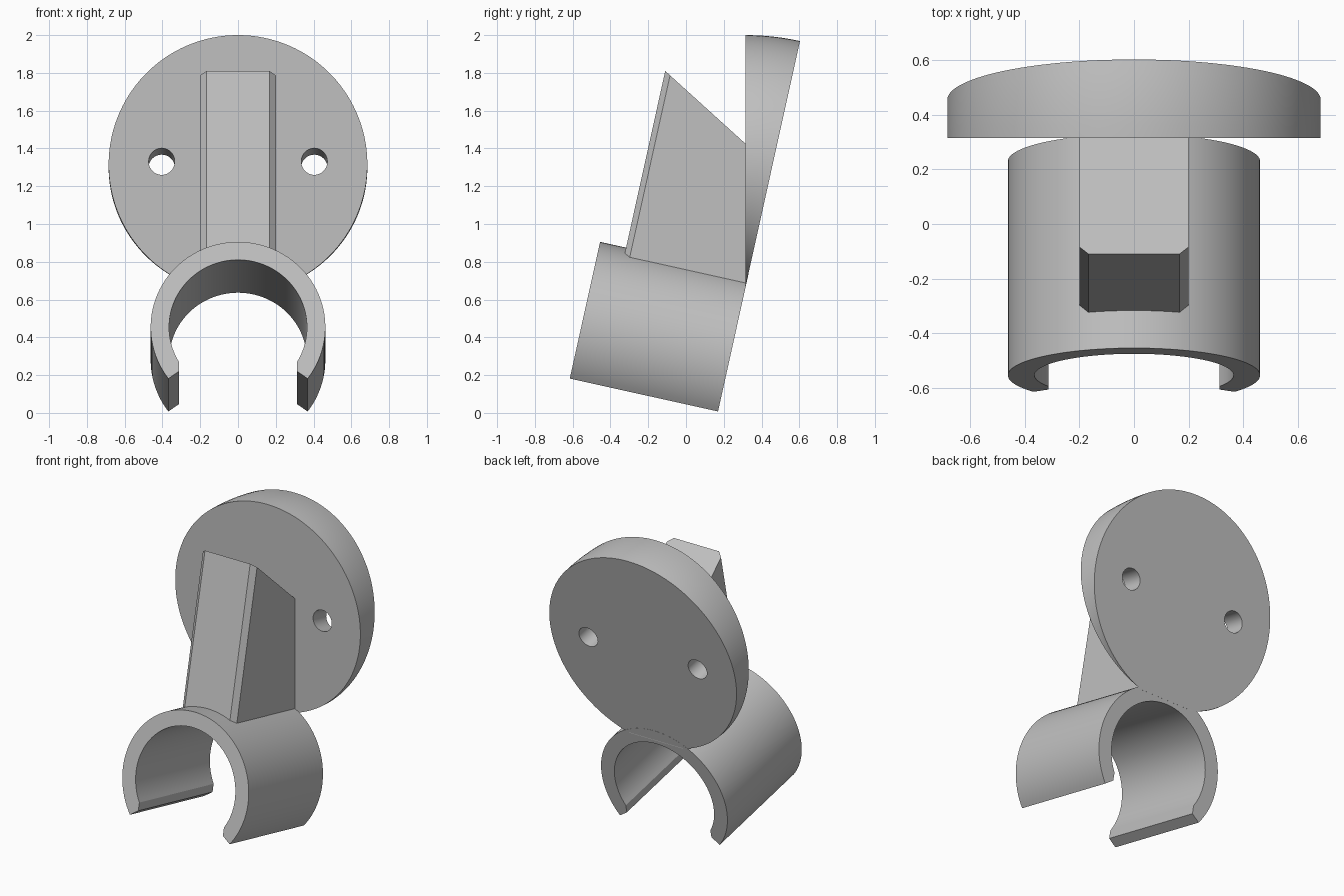
import bpy, bmesh
from math import radians, sin, cos, pi, atan2, asin
from mathutils import Vector, Matrix

cube = bpy.data.objects.get("Cube")
if cube:
    bpy.data.objects.remove(cube, do_unlink=True)

TILT = radians(12.5)
CLIP = Vector((0, -0.555, 0.454))     # centre of the clip's front end
HINGE = Vector((0, 0.315, 0.667))     # bottom edge of the wedge plate
LOCAL = Matrix.Translation(CLIP) @ Matrix.Rotation(-TILT, 4, 'X')

grey = bpy.data.materials.new("plain grey")
grey.use_nodes = True
grey.diffuse_color = (0.53, 0.53, 0.53, 1)
grey.node_tree.nodes["Principled BSDF"].inputs["Base Color"].default_value = grey.diffuse_color


def finish(name, bm):
    bmesh.ops.recalc_face_normals(bm, faces=bm.faces)
    mesh = bpy.data.meshes.new(name)
    bm.to_mesh(mesh)
    bm.free()
    mesh.materials.append(grey)
    obj = bpy.data.objects.new(name, mesh)
    bpy.context.collection.objects.link(obj)
    return obj


def activate(obj):
    bpy.ops.object.select_all(action='DESELECT')
    obj.select_set(True)
    bpy.context.view_layer.objects.active = obj


def smooth(obj):
    activate(obj)
    bpy.ops.object.shade_smooth_by_angle(angle=radians(25))


def prism(points, offset):
    """Extrude a closed outline along an offset vector."""
    bm = bmesh.new()
    face = bm.faces.new([bm.verts.new(p) for p in points])
    ext = bmesh.ops.extrude_face_region(bm, geom=[face], use_keep_orig=True)
    verts = [g for g in ext["geom"] if isinstance(g, bmesh.types.BMVert)]
    bmesh.ops.translate(bm, verts=verts, vec=offset)
    return bm


def arc(radius, start, end, n):
    angles = [start + (end - start) * i / n for i in range(n + 1)]
    return [(radius * cos(a), radius * sin(a)) for a in angles]


# Open clip: C-shaped profile with bevelled lips
a_out, a_in = atan2(-0.279, 0.369), atan2(-0.188, 0.313)
outline = arc(0.4625, a_out, pi - a_out, 72)
outline += [(-0.313, -0.24)] + arc(0.365, pi - a_in, a_in, 72) + [(0.313, -0.24)]
bm = prism([(x, 0, z) for x, z in outline], (0, 0.804, 0))
bm.transform(LOCAL)
smooth(finish("clip", bm))

# Rib: chamfered bar, trimmed by the sloping top and the plate's front
half = [(0.2, 1.3), (0.2, 0.171), (0.167, 0.141)]
foot = half + [(-x, y) for x, y in reversed(half)]
bm = prism([(x, y, 0.39) for x, y in foot], (0, 0, 1.5))
bm.transform(LOCAL)
for point, normal in (((0, -0.11, 1.81), (0, 0.385, 0.425)), (HINGE, (0, 1, 0))):
    cut = bmesh.ops.bisect_plane(bm, geom=bm.verts[:] + bm.edges[:] + bm.faces[:],
                                 plane_co=point, plane_no=normal, clear_outer=True)
    edges = [g for g in cut["geom_cut"] if isinstance(g, bmesh.types.BMEdge)]
    bmesh.ops.contextual_create(bm, geom=edges)
finish("rib", bm)

# Wall plate: a disc swept through the tilt angle about its bottom edge
R, RISE, STEPS = 0.685, 0.648, 6
start = -asin(RISE / R)
rim = arc(R, start, pi - start, 112)
bm = bmesh.new()
layers = []
for k in range(STEPS + 1):
    t = TILT * k / STEPS
    layers.append([bm.verts.new(HINGE + Vector((x, (z + RISE) * sin(t), (z + RISE) * cos(t))))
                   for x, z in rim])
for low, high in zip(layers, layers[1:]):
    for i in range(len(rim) - 1):
        bm.faces.new((low[i], low[i + 1], high[i + 1], high[i]))
bm.faces.new(layers[0])
bm.faces.new(layers[-1])
bmesh.ops.remove_doubles(bm, verts=bm.verts, dist=1e-5)
plate = finish("wall_plate", bm)

# Screw holes, square to the plate's back
back = HINGE + Vector((0, RISE * sin(TILT), RISE * cos(TILT)))
for side in (-1, 1):
    bm = bmesh.new()
    bmesh.ops.create_cone(bm, cap_ends=True, segments=40, radius1=0.069, radius2=0.069, depth=0.8)
    bm.transform(Matrix.Translation(back + Vector((side * 0.404, 0, 0)))
                 @ Matrix.Rotation(pi / 2 - TILT, 4, 'X'))
    cutter = finish("hole_cutter", bm)
    cutter.hide_render = True
    mod = plate.modifiers.new("screw_hole", 'BOOLEAN')
    mod.operation = 'DIFFERENCE'
    mod.solver = 'EXACT'
    mod.object = cutter
    activate(plate)
    bpy.ops.object.modifier_apply(modifier=mod.name)
    bpy.data.objects.remove(cutter, do_unlink=True)
smooth(plate)
